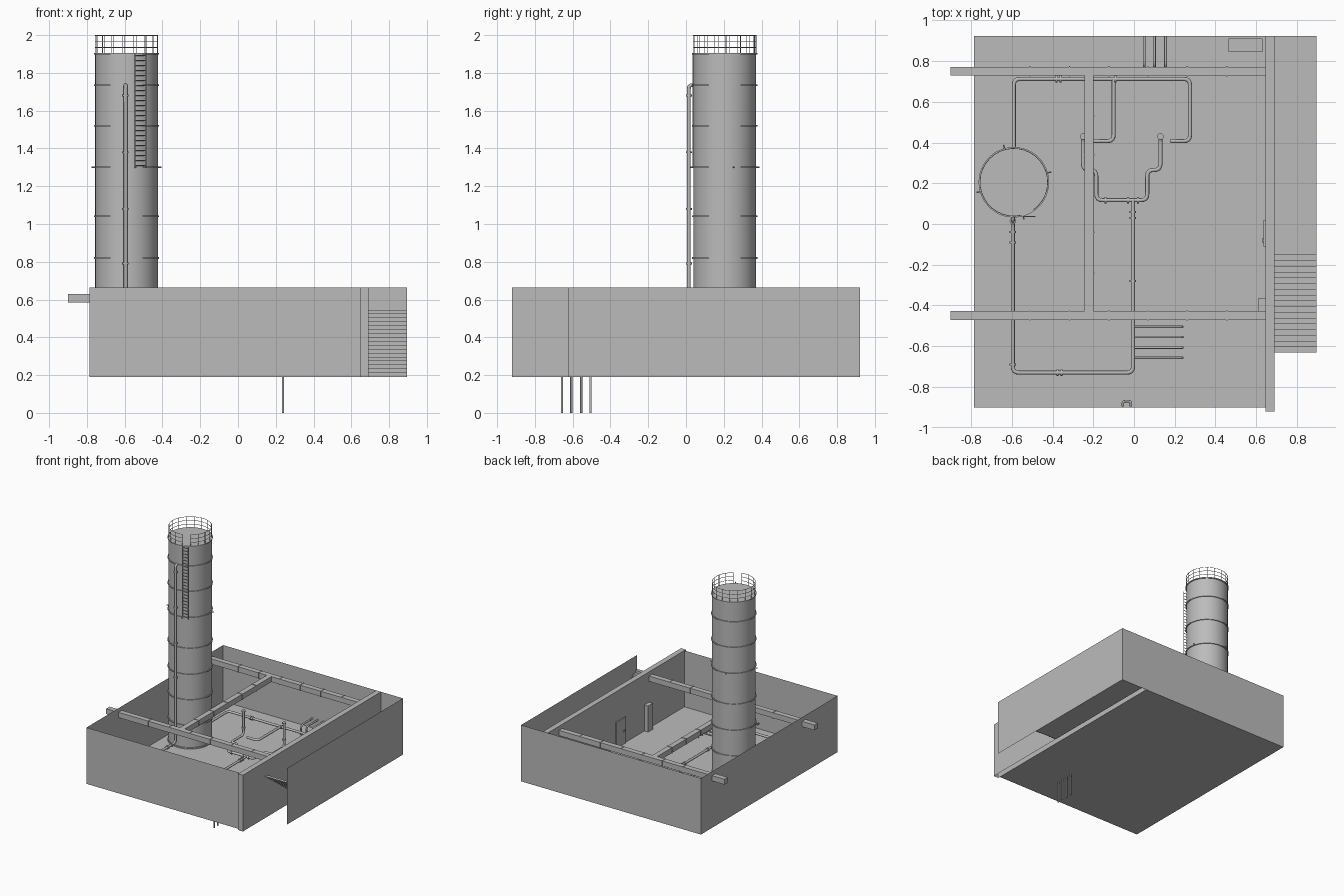
import bpy, bmesh, math
from mathutils import Vector, Matrix

if "Cube" in bpy.data.objects:
    bpy.data.objects.remove(bpy.data.objects["Cube"], do_unlink=True)

GREY = (0.5, 0.5, 0.5, 1)
grey = bpy.data.materials.new("plain grey")
grey.use_nodes = True
grey.diffuse_color = GREY
grey.node_tree.nodes["Principled BSDF"].inputs["Base Color"].default_value = GREY

FLOOR, TOP = 0.19, 0.665
LEFT, WALL_IN, WALL_OUT, RIGHT = -0.785, 0.645, 0.69, 0.895
FRONT, BACK = -0.90, 0.922
TX, TY, TR = -0.59, 0.205, 0.166


def finish(name, bm, smooth=False):
    mesh = bpy.data.meshes.new(name)
    bm.to_mesh(mesh)
    bm.free()
    mesh.materials.append(grey)
    obj = bpy.data.objects.new(name, mesh)
    bpy.context.collection.objects.link(obj)
    if smooth:
        bpy.ops.object.select_all(action='DESELECT')
        obj.select_set(True)
        bpy.context.view_layer.objects.active = obj
        bpy.ops.object.shade_smooth_by_angle(angle=math.radians(40))
    return obj


def add_box(bm, lo, hi):
    lo, hi = Vector(lo), Vector(hi)
    m = Matrix.Translation((lo + hi) / 2) @ Matrix.Diagonal((*(hi - lo), 1))
    return bmesh.ops.create_cube(bm, size=1, matrix=m)["verts"]


def add_rod(bm, a, b, r, sides=10):
    a, b = Vector(a), Vector(b)
    d = b - a
    m = Matrix.Translation((a + b) / 2) @ d.to_track_quat('Z', 'Y').to_matrix().to_4x4()
    bmesh.ops.create_cone(bm, cap_ends=True, segments=sides, radius1=r, radius2=r,
                          depth=d.length, matrix=m)


def box(name, lo, hi):
    bm = bmesh.new()
    add_box(bm, lo, hi)
    return finish(name, bm)


def sheet(name, *quads):
    bm = bmesh.new()
    for quad in quads:
        bm.faces.new([bm.verts.new(p) for p in quad])
    return finish(name, bm)


def upright(a, b):
    return [(*a, FLOOR), (*b, FLOOR), (*b, TOP), (*a, TOP)]


def flat(x0, y0, x1, y1, z):
    return [(x0, y0, z), (x1, y0, z), (x1, y1, z), (x0, y1, z)]


def pipe(name, points, r=0.01, bend=0.03):
    """Round pipe through the points with filleted corners."""
    pts = [Vector(p) for p in points]
    path = [pts[0]]
    for p, q, s in zip(pts, pts[1:], pts[2:]):
        k = min(bend, (p - q).length / 2, (s - q).length / 2)
        a, b = q + (p - q).normalized() * k, q + (s - q).normalized() * k
        path += [a.lerp(q, t).lerp(q.lerp(b, t), t) for t in (0, .25, .5, .75, 1)]
    path.append(pts[-1])
    curve = bpy.data.curves.new(name, 'CURVE')
    curve.dimensions = '3D'
    curve.bevel_depth, curve.bevel_resolution = r, 2
    curve.use_fill_caps = True
    spline = curve.splines.new('POLY')
    spline.points.add(len(path) - 1)
    for sp, p in zip(spline.points, path):
        sp.co = (*p, 1)
    curve.materials.append(grey)
    spline.use_smooth = True
    obj = bpy.data.objects.new(name, curve)
    bpy.context.collection.objects.link(obj)


def collars(name, spots, r=0.016):
    """Short flange discs: each spot is a centre and an axis."""
    bm = bmesh.new()
    for centre, axis in spots:
        c, d = Vector(centre), Vector(axis) * 0.005
        add_rod(bm, c - d, c + d, r, 12)
    finish(name, bm, True)


# Room shell of thin sheets, hollow dividing wall and side passage
sheet("room_floor", flat(LEFT, FRONT, WALL_IN, BACK, FLOOR))
sheet("passage_floor", flat(WALL_OUT, -0.15, RIGHT, BACK, FLOOR))
sheet("outer_walls", upright((LEFT, FRONT), (WALL_IN, FRONT)),
      upright((LEFT, BACK), (LEFT, FRONT)), upright((RIGHT, BACK), (LEFT, BACK)),
      upright((RIGHT, -0.625), (RIGHT, BACK)))
END = -0.92
sheet("dividing_wall", upright((WALL_IN, BACK), (WALL_IN, END)),
      upright((WALL_IN, END), (WALL_OUT, END)),
      upright((WALL_OUT, END), (WALL_OUT, BACK)),
      flat(WALL_IN, END, WALL_OUT, BACK, TOP))
box("door", (WALL_IN - 0.008, -0.11, FLOOR), (WALL_IN, 0.02, 0.41))
box("door_handle", (WALL_IN - 0.016, -0.09, 0.30), (WALL_IN, -0.07, 0.31))
box("wall_cabinet", (0.61, -0.43, FLOOR), (WALL_IN, -0.365, 0.41))
box("floor_cabinet", (0.465, 0.845, FLOOR), (0.63, 0.912, 0.25))

# Stairs climbing towards the front
STEPS = 17
run, rise = 0.48 / STEPS, 0.355 / STEPS
quads = []
for i in range(STEPS):
    y, z = -0.15 - i * run, FLOOR + i * rise
    quads.append([(WALL_OUT, y, z), (RIGHT, y, z), (RIGHT, y, z + rise), (WALL_OUT, y, z + rise)])
    quads.append(flat(WALL_OUT, y - run, RIGHT, y, z + rise))
sheet("stairs", *quads)

# Duct beams with joint bands
W, ZL, ZH = 0.022, 0.585, 0.63


def duct(name, axis, centre, start, end, joints):
    bm = bmesh.new()

    def part(a, b, grow):
        lo, hi = [centre - W - grow] * 2, [centre + W + grow] * 2
        lo[axis], hi[axis] = a, b
        add_box(bm, (*lo, ZL - grow), (*hi, ZH + grow))
    part(start, end, 0)
    for j in joints:
        part(j - 0.003, j + 0.003, 0.003)
    finish(name, bm)


for name, y in (("front_duct", -0.45), ("back_duct", 0.75)):
    duct(name, 0, y, -0.90, WALL_IN, [-0.51 + 0.193 * i for i in range(6)])
duct("cross_duct", 1, -0.22, -0.428, 0.728, (-0.24, -0.04, 0.15, 0.34, 0.53))

# Tall tank with hoops
bm = bmesh.new()
add_rod(bm, (TX, TY, FLOOR), (TX, TY, 1.902), TR, 48)
finish("tank", bm, True)
bm = bmesh.new()
for z in (0.2, 0.39, 0.605, 0.82, 1.04, 1.30, 1.52, 1.735, 1.902):
    add_rod(bm, (TX, TY, z - 0.004), (TX, TY, z + 0.004), TR + 0.007, 48)
finish("tank_hoops", bm, True)

# Guard rail, open at the ladder
GAP = math.atan2(-0.165, 0.075)


def rim(a, z):
    return (TX + TR * math.cos(a), TY + TR * math.sin(a), z)


angles = [GAP + 0.2 + i * (2 * math.pi - 0.4) / 32 for i in range(33)]
bm = bmesh.new()
for a, b in zip(angles, angles[1:]):
    for z in (1.935, 1.967, 1.998):
        add_rod(bm, rim(a, z), rim(b, z), 0.002, 6)
for a in angles[::2]:
    add_rod(bm, rim(a, 1.9), rim(a, 2.0), 0.002, 6)
finish("guard_rail", bm)

# Ladder
bm = bmesh.new()
for x in (-0.545, -0.487):
    add_rod(bm, (x, 0.037, 1.30), (x, 0.037, 1.905), 0.003, 6)
for i in range(23):
    z = 1.31 + i * 0.0265
    add_rod(bm, (-0.545, 0.037, z), (-0.487, 0.037, z), 0.0025, 6)
finish("ladder", bm)

# Lifting lugs around the tank
bm = bmesh.new()
for a in (0.27, 1.84, 3.41, 4.98):
    d = Vector((math.cos(a), math.sin(a), 0))
    c = Vector((TX, TY, 1.30))
    add_rod(bm, c + d * TR, c + d * (TR + 0.025), 0.004, 6)
finish("tank_lugs", bm)

# Main pipe runs
Z = 0.24
CX = -0.005
pipe("front_pipe", [(-0.595, 0.05, 1.735), (-0.595, 0.015, 1.735), (-0.595, 0.015, Z),
                    (-0.595, -0.73, Z), (CX, -0.73, Z), (CX, 0.12, Z)])
pipe("manifold_pipe", [(-0.25, 0.43, 0.44), (-0.25, 0.43, Z), (-0.25, 0.265, Z),
                       (-0.185, 0.265, Z), (-0.185, 0.117, Z), (0.065, 0.117, Z),
                       (0.065, 0.265, Z), (0.13, 0.265, Z), (0.13, 0.43, Z), (0.13, 0.43, 0.44)])
pipe("back_pipe", [(TX, 0.36, Z), (TX, 0.712, Z), (0.275, 0.712, Z),
                   (0.275, 0.407, Z), (0.18, 0.407, Z)])
pipe("branch_pipe", [(-0.10, 0.712, Z), (-0.10, 0.407, Z), (-0.20, 0.407, Z)])
X, Y, UP = (1, 0, 0), (0, 1, 0), (0, 0, 1)
collars("pipe_collars",
        [((-0.595, 0.015, z), UP) for z in (0.79, 1.08, 1.38, 1.68)]
        + [((-0.595, y, Z), Y) for y in (-0.04, -0.09, -0.69)]
        + [((x, -0.73, Z), X) for x in (-0.375, -0.355)]
        + [((CX, y, Z), Y) for y in (0.03, 0.06, -0.28)]
        + [((x, 0.117, Z), X) for x in (-0.14, -0.03, 0.02)]
        + [((x, 0.712, Z), X) for x in (-0.38, -0.36, -0.09)]
        + [((x, 0.43, z), UP) for x in (-0.25, 0.13) for z in (0.30, 0.44)])

# Small drains through the floor, wall pipes and drain hook
for i, y in enumerate((-0.505, -0.555, -0.607, -0.657)):
    pipe(f"drain_pipe_{i + 1}", [(CX, y, Z), (0.238, y, Z), (0.238, y, 0)], 0.006, 0.015)
for i, x in enumerate((0.05, 0.10, 0.155)):
    pipe(f"wall_pipe_{i + 1}", [(x, 0.77, FLOOR), (x, 0.77, 0.27), (x, BACK, 0.27)], 0.007)
pipe("drain_hook", [(-0.055, -0.895, Z), (-0.055, -0.87, Z), (-0.015, -0.87, Z),
                    (-0.015, -0.895, Z)], 0.006)
